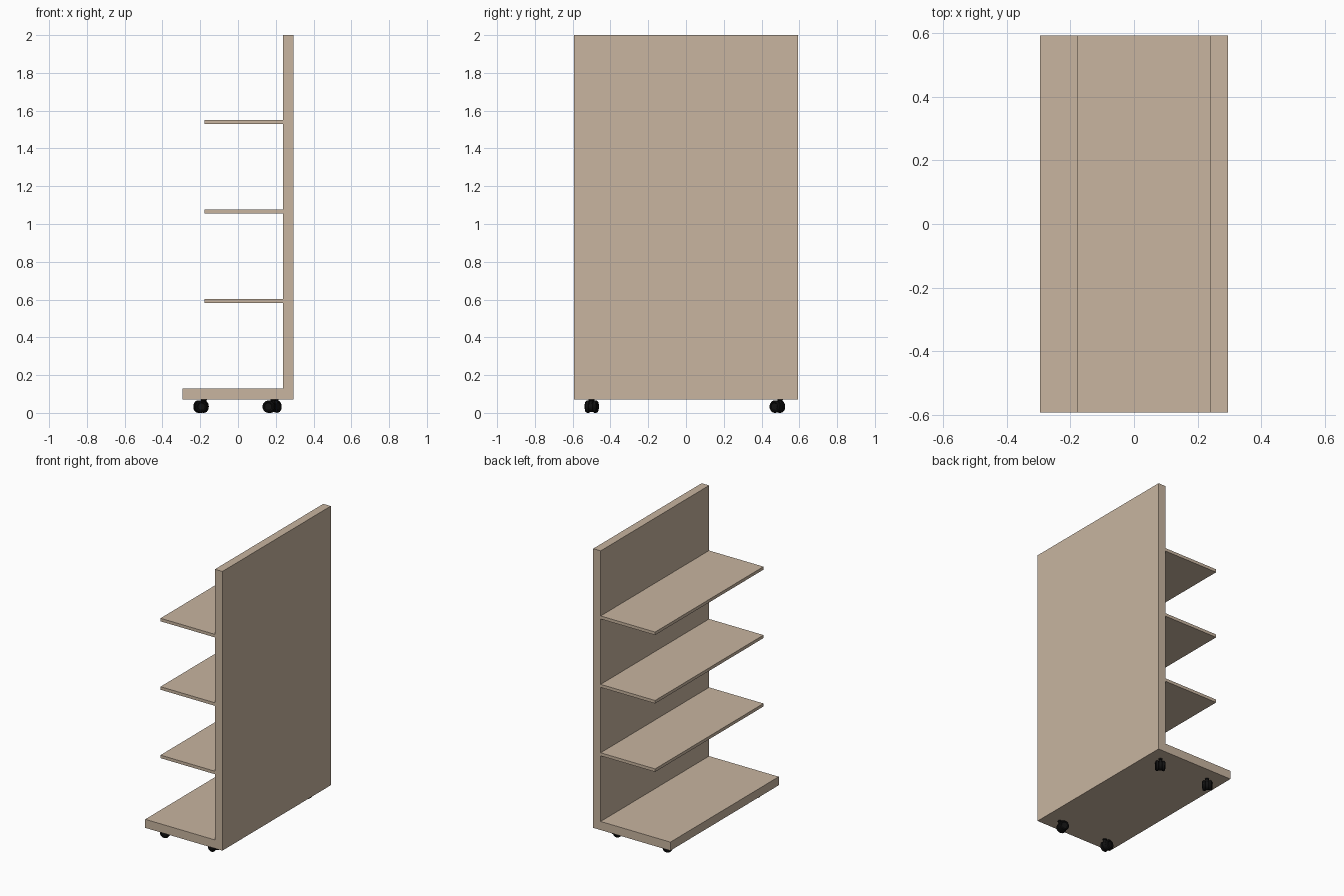
import bpy, bmesh, math
from mathutils import Matrix, Vector

if "Cube" in bpy.data.objects:
    bpy.data.objects.remove(bpy.data.objects["Cube"])


def material(name, rgb):
    m = bpy.data.materials.new(name)
    m.diffuse_color = (*rgb, 1)
    m.use_nodes = True
    m.node_tree.nodes["Principled BSDF"].inputs["Base Color"].default_value = m.diffuse_color
    return m


WOOD = material("tan_board", (0.58, 0.46, 0.35))
BLACK = material("black_plastic", (0.006, 0.006, 0.006))


def finish(name, bm, mat, smooth=False):
    bmesh.ops.recalc_face_normals(bm, faces=bm.faces)
    mesh = bpy.data.meshes.new(name)
    bm.to_mesh(mesh)
    bm.free()
    mesh.materials.append(mat)
    ob = bpy.data.objects.new(name, mesh)
    bpy.context.collection.objects.link(ob)
    if smooth:
        bpy.ops.object.select_all(action='DESELECT')
        ob.select_set(True)
        bpy.context.view_layer.objects.active = ob
        bpy.ops.object.shade_smooth_by_angle(angle=math.radians(35))
    return ob


def extruded(name, profile, half_depth):
    """Extrude an XZ profile along Y."""
    bm = bmesh.new()
    face = bm.faces.new([bm.verts.new((x, -half_depth, z)) for x, z in profile])
    out = bmesh.ops.extrude_face_region(bm, geom=[face])
    verts = [v for v in out["geom"] if isinstance(v, bmesh.types.BMVert)]
    bmesh.ops.translate(bm, verts=verts, vec=(0, 2 * half_depth, 0))
    return finish(name, bm, WOOD)


def lathe(bm, profile, matrix, steps=24):
    """Spin (radius, height) points about local Z, closed on the axis."""
    verts = [bm.verts.new((r, 0, h)) for r, h in profile]
    edges = [bm.edges.new(p) for p in zip(verts, verts[1:])]
    out = set(verts)
    before = set(bm.verts) - out
    bmesh.ops.spin(bm, geom=verts + edges, cent=(0, 0, 0), axis=(0, 0, 1),
                   angle=2 * math.pi, steps=steps, use_duplicate=False)
    new = [v for v in bm.verts if v not in before]
    bmesh.ops.remove_doubles(bm, verts=new, dist=1e-5)
    new = [v for v in bm.verts if v not in before]
    bmesh.ops.transform(bm, matrix=matrix, verts=new)


def caster(name, x, y, angle):
    bm = bmesh.new()
    # twin rounded wheels on a local X axle
    wheel = [(0, -0.011), (0.027, -0.011), (0.032, -0.007), (0.033, 0),
             (0.032, 0.006), (0.027, 0.011), (0.022, 0.011), (0.019, 0.008),
             (0, 0.008)]
    for s in (-1, 1):
        turn = Matrix.Rotation(s * math.pi / 2, 4, 'Y')
        lathe(bm, wheel, Matrix.Translation((s * 0.02, 0.008, 0.033)) @ turn)
    # centre hood between the wheels
    hood = [(0, -0.01), (0.03, -0.01), (0.03, 0.01), (0, 0.01)]
    lathe(bm, hood, Matrix.Translation((0, 0.008, 0.035))
          @ Matrix.Rotation(math.pi / 2, 4, 'Y'))
    # swivel stem, offset from the axle
    lathe(bm, [(0, 0.03), (0.009, 0.03), (0.009, 0.064), (0.014, 0.066),
               (0.014, 0.071), (0, 0.071)], Matrix.Translation((0, -0.012, 0)), 16)
    bmesh.ops.transform(bm, verts=bm.verts, matrix=Matrix.Translation((x, y, 0))
                        @ Matrix.Rotation(math.radians(angle), 4, 'Z'))
    finish(name, bm, BLACK, True)


# L-shaped base and back panel
extruded("base_and_back", [(-0.295, 0.07), (0.295, 0.07), (0.295, 2), (0.238, 2),
                           (0.238, 0.129), (-0.295, 0.129)], 0.592)

# three cantilevered shelves
for i, top in enumerate((0.604, 1.077, 1.55)):
    extruded(f"shelf_{i + 1}", [(-0.178, top - 0.021), (0.238, top - 0.021),
                                (0.238, top), (-0.178, top)], 0.592)

# four swivelled casters
for name, x, y, a in (("caster_front_left", -0.19, -0.5, 100),
                      ("caster_front_right", 0.175, -0.5, 75),
                      ("caster_rear_left", -0.19, 0.49, 135),
                      ("caster_rear_right", 0.195, 0.49, 145)):
    caster(name, x, y, a)
